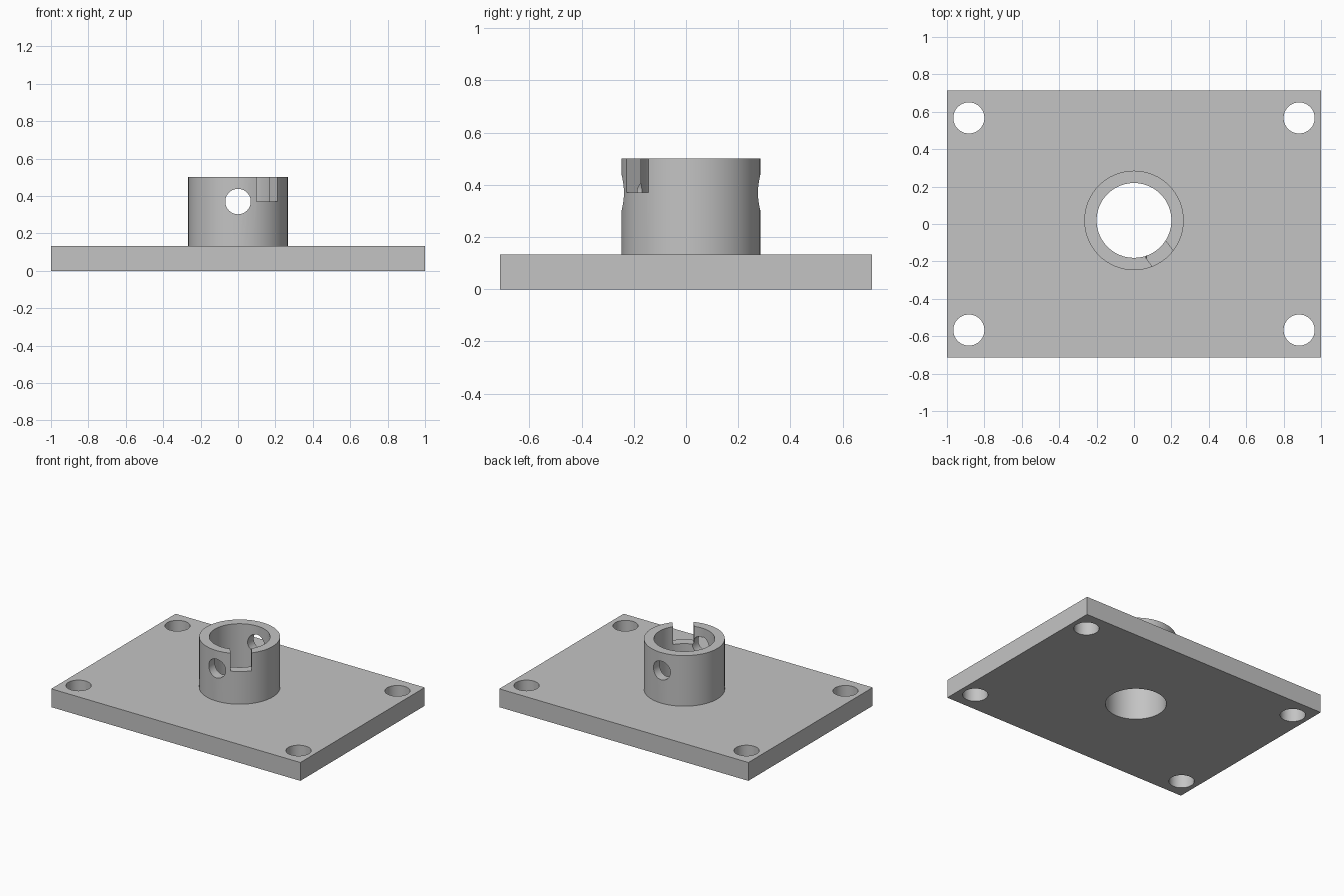
import bpy
import math

default = bpy.data.objects.get("Cube")
if default:
    bpy.data.objects.remove(default, do_unlink=True)

# Overall sizes
HALF_X, HALF_Y, PLATE_TOP = 1.0, 0.713, 0.133
COLLAR_TOP, COLLAR_Y = 0.50, 0.019
OUTER_R, BORE_R = 0.266, 0.20
PIN_Z, PIN_R = 0.37, 0.068
NOTCH_ANGLE = math.radians(-53)

grey = bpy.data.materials.new("plain_grey")
grey.use_nodes = True
colour = (0.55, 0.55, 0.55, 1)
grey.diffuse_color = colour
grey.node_tree.nodes["Principled BSDF"].inputs["Base Color"].default_value = colour


def box(name, centre, size, turn=0):
    bpy.ops.mesh.primitive_cube_add(size=1, location=centre, rotation=(0, 0, turn))
    ob = bpy.context.object
    ob.name = name
    ob.scale = size
    bpy.ops.object.transform_apply(location=False, rotation=False, scale=True)
    return ob


def cylinder(name, centre, radius, depth, tilt=0):
    bpy.ops.mesh.primitive_cylinder_add(vertices=64, radius=radius, depth=depth,
                                        location=centre, rotation=(tilt, 0, 0))
    bpy.context.object.name = name
    return bpy.context.object


def cut(target, cutters):
    bpy.ops.object.select_all(action='DESELECT')
    target.select_set(True)
    bpy.context.view_layer.objects.active = target
    for cutter in cutters:
        cutter.hide_render = True
        mod = target.modifiers.new("cut", 'BOOLEAN')
        mod.operation = 'DIFFERENCE'
        mod.solver = 'EXACT'
        mod.object = cutter
        bpy.ops.object.modifier_apply(modifier=mod.name)
        bpy.data.objects.remove(cutter, do_unlink=True)
    target.data.materials.clear()
    target.data.materials.append(grey)
    bpy.ops.object.shade_smooth_by_angle(angle=math.radians(30))


# Rectangular plate with four corner holes and the central bore
plate = box("mounting_plate", (0, 0, PLATE_TOP / 2), (2 * HALF_X, 2 * HALF_Y, PLATE_TOP))
holes = [cylinder("corner_hole", (sx * 0.883, sy * 0.567, 0.07), 0.083, 1)
         for sx in (-1, 1) for sy in (-1, 1)]
holes.append(cylinder("plate_bore", (0, COLLAR_Y, 0.07), BORE_R, 1))
cut(plate, holes)

# Upright collar with a bore, a cross pin hole and a notch in the rim
collar = cylinder("collar", (0, COLLAR_Y, (PLATE_TOP + COLLAR_TOP) / 2),
                  OUTER_R, COLLAR_TOP - PLATE_TOP)
bore = cylinder("collar_bore", (0, COLLAR_Y, 0.3), BORE_R, 1)
pin = cylinder("pin_hole", (0, COLLAR_Y, PIN_Z), PIN_R, 1, math.pi / 2)
reach = 0.25
notch = box("rim_notch",
            (reach * math.cos(NOTCH_ANGLE), COLLAR_Y + reach * math.sin(NOTCH_ANGLE),
             PIN_Z + 0.1),
            (0.3, 0.139, 0.2), NOTCH_ANGLE)
cut(collar, [bore, pin, notch])
